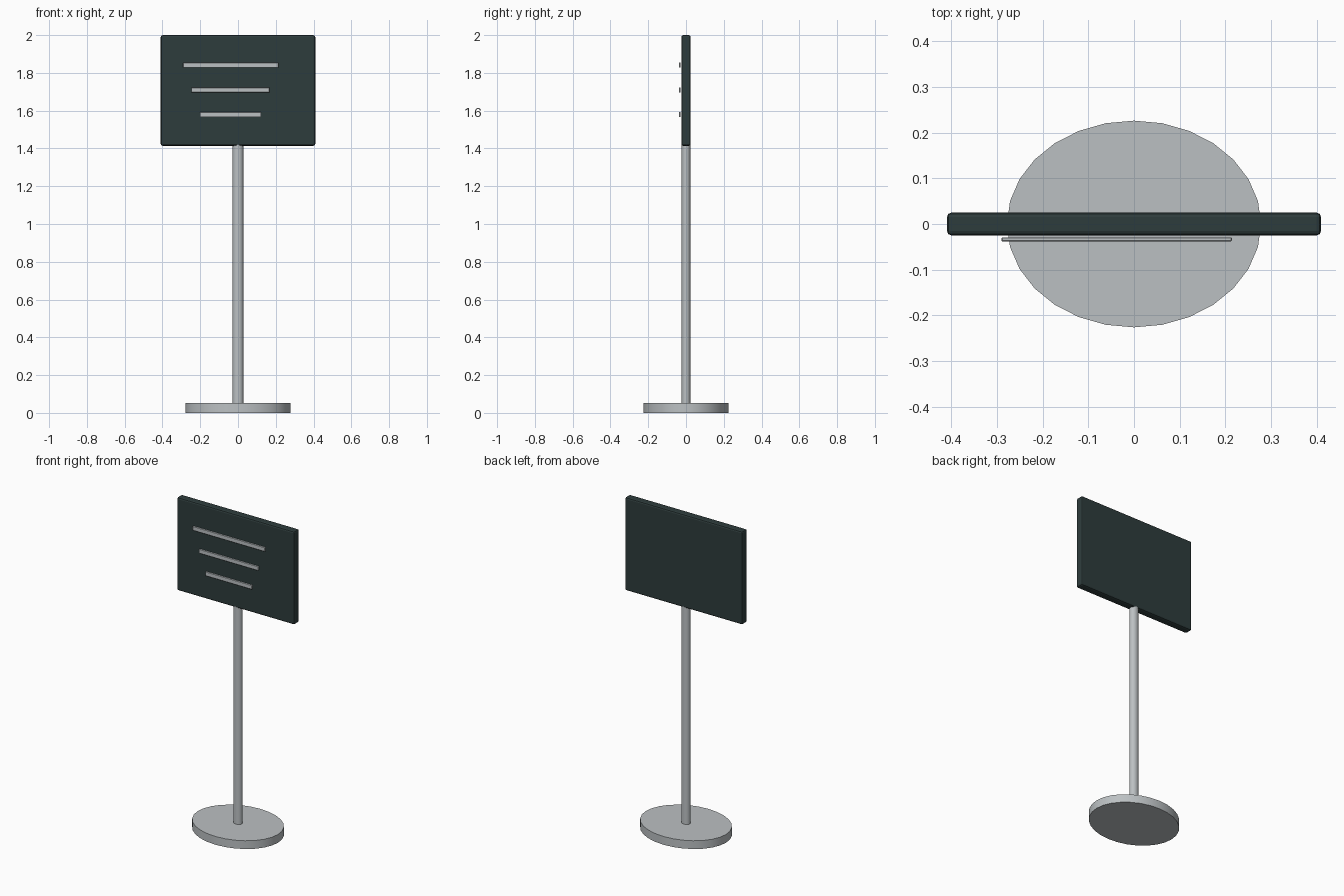
import bpy, math

if "Cube" in bpy.data.objects:
    bpy.data.objects.remove(bpy.data.objects["Cube"])


def material(name, rgb):
    m = bpy.data.materials.new(name)
    m.diffuse_color = (*rgb, 1)
    m.use_nodes = True
    m.node_tree.nodes["Principled BSDF"].inputs["Base Color"].default_value = m.diffuse_color
    return m


steel = material("light_grey_metal", (0.50, 0.53, 0.545))
dark = material("dark_green_grey", (0.027, 0.045, 0.045))


def finish(ob, name, mat):
    ob.name = name
    ob.data.materials.append(mat)
    bpy.ops.object.transform_apply(location=False, rotation=False, scale=True)
    return ob


def disc(name, rx, ry, z0, z1, sides, mat):
    """Upright elliptical cylinder."""
    bpy.ops.mesh.primitive_cylinder_add(vertices=sides, radius=1, depth=1,
                                        location=(0, 0, (z0 + z1) / 2))
    ob = bpy.context.object
    ob.scale = (rx, ry, z1 - z0)
    finish(ob, name, mat)
    bpy.ops.object.shade_smooth_by_angle(angle=math.radians(35))


def box(name, x, y, z, mat, bevel, segments):
    """Box from (min, max) ranges with softened edges."""
    ranges = (x, y, z)
    bpy.ops.mesh.primitive_cube_add(size=1, location=[(a + b) / 2 for a, b in ranges])
    ob = bpy.context.object
    ob.scale = [b - a for a, b in ranges]
    finish(ob, name, mat)
    mod = ob.modifiers.new("soft_edges", 'BEVEL')
    mod.width = bevel
    mod.segments = segments


# Foot and pole
disc("base", 0.278, 0.226, 0, 0.052, 28, steel)
disc("pole", 0.028, 0.0235, 0.04, 1.425, 16, steel)

# Sign board
box("sign_panel", (-0.409, 0.409), (-0.025, 0.025), (1.414, 2.0), dark, 0.01, 2)

# Raised bars on the front of the board
bars = [(-0.29, 0.214, 1.841), (-0.247, 0.167, 1.709), (-0.202, 0.123, 1.579)]
for i, (x0, x1, z) in enumerate(bars):
    box(f"text_bar_{i + 1}", (x0, x1), (-0.038, -0.029), (z - 0.0135, z + 0.0135),
        steel, 0.002, 1)
